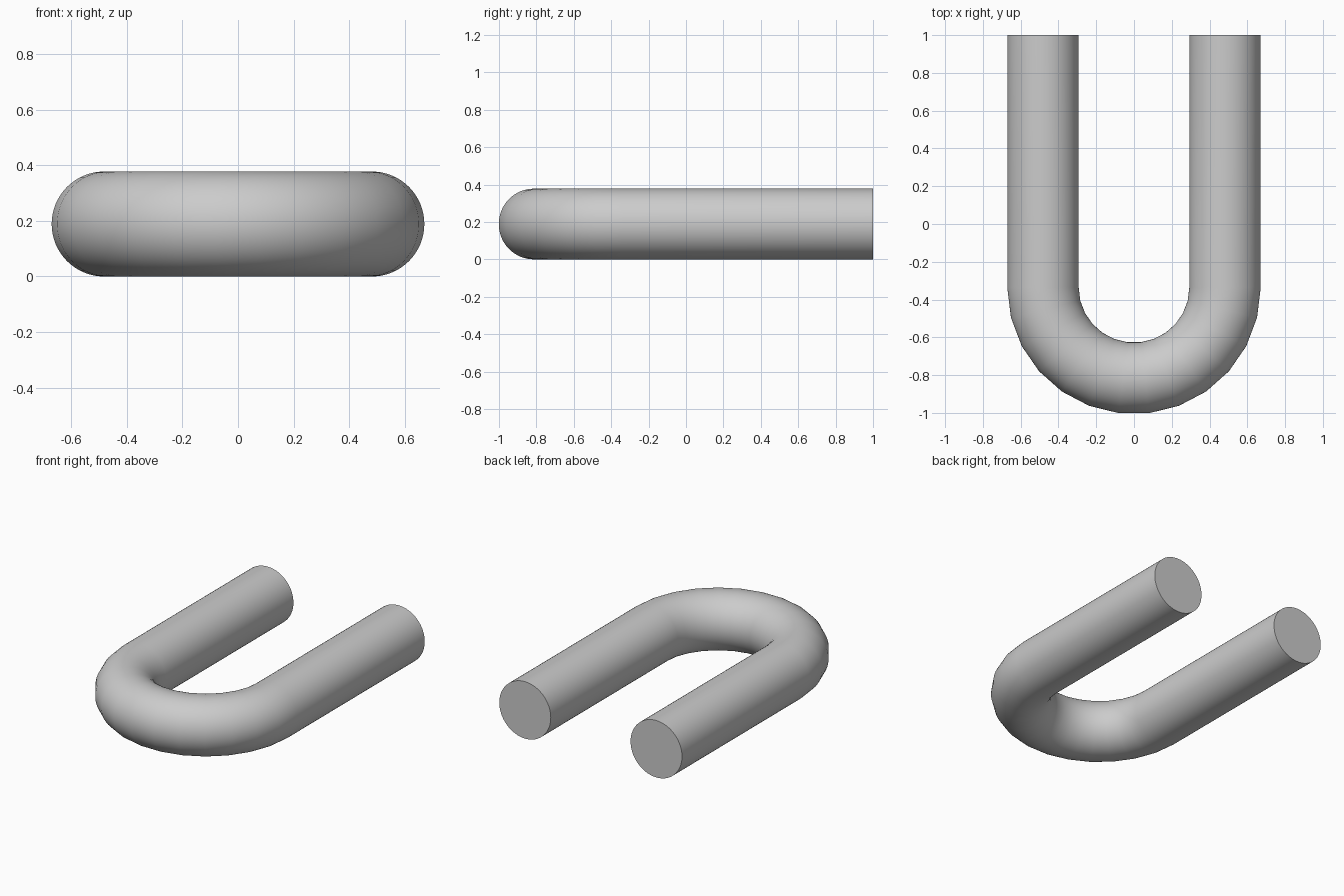
import bpy, bmesh, math

if "Cube" in bpy.data.objects:
    bpy.data.objects.remove(bpy.data.objects["Cube"])

R, r = 0.482, 0.189      # bend radius, tube radius
CY, END = -0.335, 1.0    # bend centre, open end
BEND, SIDES = 13, 64

# Path stations: position and in-plane outward direction
stations = [(-R, END, math.pi)]
for i in range(BEND + 1):
    a = math.pi + math.pi * i / BEND
    stations.append((R * math.cos(a), CY + R * math.sin(a), a))
stations.append((R, END, 2 * math.pi))

# Sweep a circle along the path
bm = bmesh.new()
rings = []
for x, y, a in stations:
    ring = []
    for k in range(SIDES):
        t = 2 * math.pi * k / SIDES
        d = r * math.cos(t)
        ring.append(bm.verts.new((x + d * math.cos(a), y + d * math.sin(a), r + r * math.sin(t))))
    rings.append(ring)
for p, q in zip(rings, rings[1:]):
    for k in range(SIDES):
        n = (k + 1) % SIDES
        bm.faces.new((p[k], p[n], q[n], q[k]))

# Flat end caps
bm.faces.new(rings[0])
bm.faces.new(rings[-1])
bmesh.ops.recalc_face_normals(bm, faces=bm.faces)

mesh = bpy.data.meshes.new("u_bend_pipe")
bm.to_mesh(mesh)
bm.free()
pipe = bpy.data.objects.new("u_bend_pipe", mesh)
bpy.context.collection.objects.link(pipe)
bpy.context.view_layer.objects.active = pipe
pipe.select_set(True)
bpy.ops.object.shade_smooth_by_angle(angle=math.radians(35))
